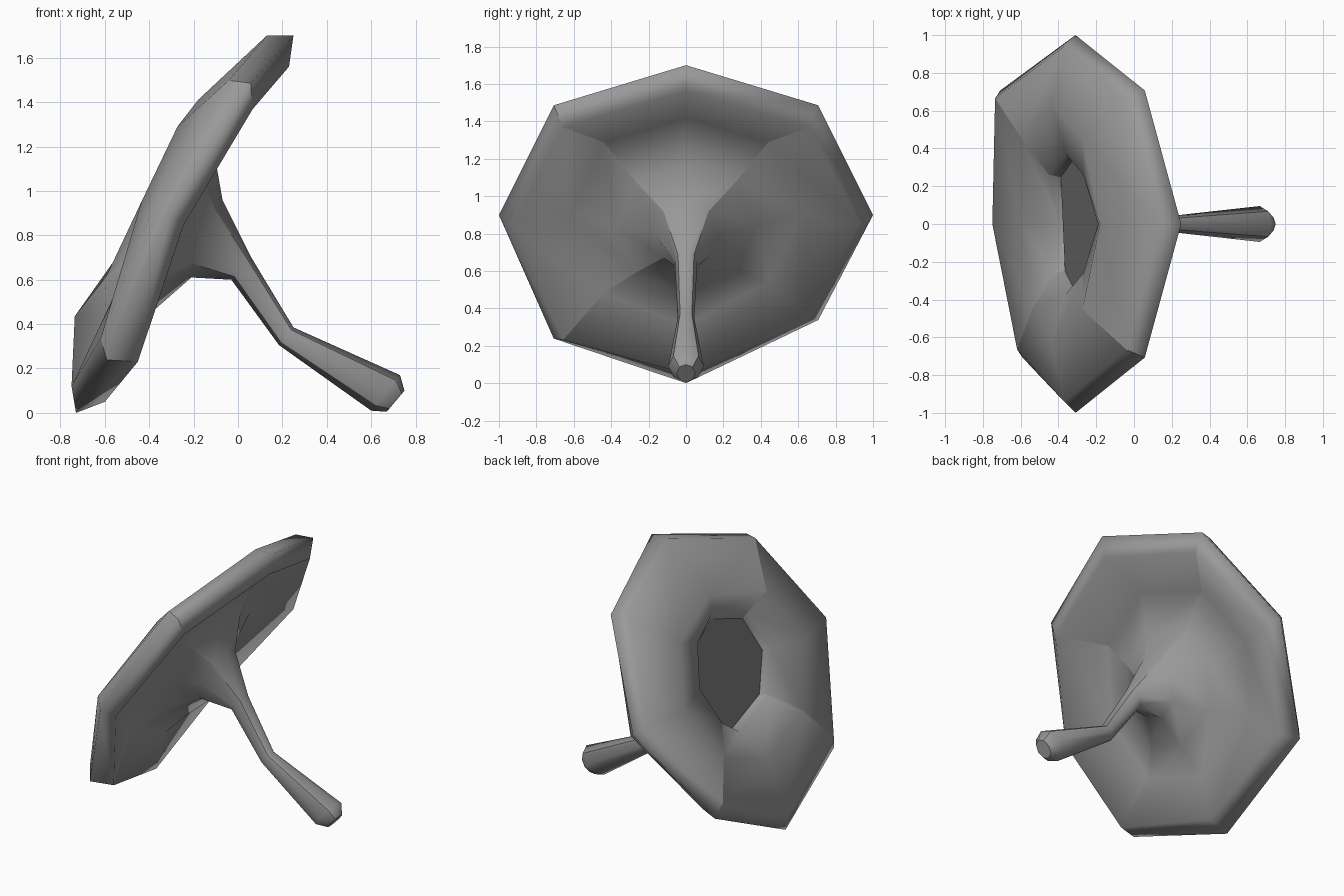
import bpy, bmesh
from math import sin, cos, pi

if "Cube" in bpy.data.objects:
    bpy.data.objects.remove(bpy.data.objects["Cube"])

SIDES = 8


def grey(name, v):
    m = bpy.data.materials.new(name)
    m.diffuse_color = (v, v, v, 1)
    m.use_nodes = True
    m.node_tree.nodes["Principled BSDF"].inputs["Base Color"].default_value = m.diffuse_color
    return m


def loft(name, rings, rim):
    """Skin octagonal rings: (top xz, bottom xz, half width, side bias, curl, dip)."""
    bm = bmesh.new()
    loops = []
    for (tx, tz), (bx, bz), w, bias, curl, dip in rings:
        loop = []
        for k in range(SIDES):
            c, s = cos(2 * pi * k / SIDES), sin(2 * pi * k / SIDES)
            x = (tx + bx) / 2 + c * (tx - bx) / 2 - bias * abs(s)
            z = (tz + bz) / 2 + c * (tz - bz) / 2 + 0.7 * bias * abs(s)
            # one lower corner of the cap curls upwards, the other dips slightly
            if k == 3:
                x, z = x - 0.8 * curl, z + 0.6 * curl
            elif k == 5:
                x, z = x + dip, z - dip
            loop.append(bm.verts.new((x, w * s, z)))
        loops.append(loop)
    for lo, hi in zip(loops, loops[1:]):
        for k in range(SIDES):
            j = (k + 1) % SIDES
            bm.faces.new((lo[k], lo[j], hi[j], hi[k]))
    foot = bm.faces.new(loops[0][::-1])
    floor = bm.faces.new(loops[-1])
    bmesh.ops.recalc_face_normals(bm, faces=bm.faces)
    for f in bm.faces:
        f.smooth = True
    floor.material_index = 1
    # creases: foot, hollow edge and the radial folds of the cap
    for e in list(foot.edges) + list(floor.edges):
        e.smooth = False
    for i, (lo, hi) in enumerate(zip(loops, loops[1:])):
        for k in ((1, 5, 7) if i < rim else (3, 5, 7)):
            bm.edges.get((lo[k], hi[k])).smooth = False
    me = bpy.data.meshes.new(name)
    bm.to_mesh(me)
    bm.free()
    me.materials.append(grey("skin", 0.32))
    me.materials.append(grey("hollow", 0.18))
    ob = bpy.data.objects.new(name, me)
    bpy.context.collection.objects.link(ob)
    return ob


# Toppled mushroom: bulbous stem flaring into a tilted, dished cap
loft("mushroom", [
    # stem foot and shaft
    ((0.75, 0.10), (0.67, 0.005), 0.05, 0, 0, 0),
    ((0.73, 0.17), (0.60, 0.01), 0.095, 0, 0, 0),
    ((0.25, 0.385), (0.185, 0.305), 0.045, 0, 0, 0),
    ((0.06, 0.70), (-0.03, 0.60), 0.06, 0, 0, 0),
    # underside flare
    ((-0.07, 0.96), (-0.21, 0.61), 0.17, 0.02, 0, 0),
    ((-0.105, 1.16), (-0.37, 0.47), 0.38, 0.04, 0.02, 0.0),
    ((-0.05, 1.42), (-0.53, 0.31), 0.62, 0.06, 0.06, 0.02),
    # rim lip
    ((0.23, 1.56), (-0.60, 0.05), 0.93, 0.06, 0.08, 0.07),
    ((0.25, 1.70), (-0.73, 0.00), 1.00, 0.07, 0.09, 0.045),
    ((0.13, 1.70), (-0.75, 0.12), 0.94, 0.06, 0.09, 0.045),
    # upper side and central hollow
    ((-0.18, 1.41), (-0.60, 0.43), 0.64, 0.045, 0.03, 0.03),
    ((-0.19, 1.29), (-0.39, 0.56), 0.37, 0.07, 0.05, -0.01),
    ((-0.18, 1.25), (-0.34, 0.57), 0.35, 0.055, 0.04, -0.01),
], 8)
